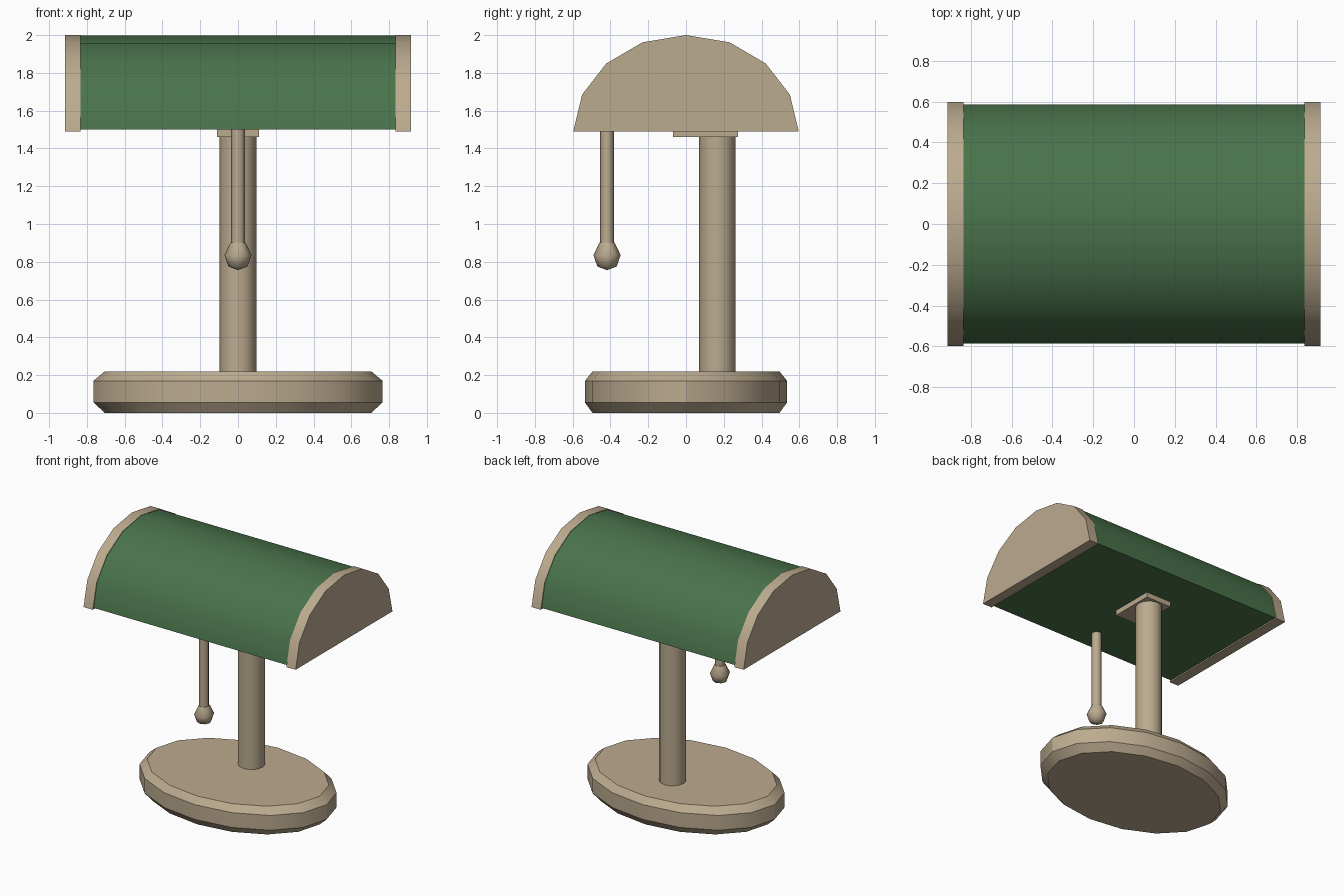
import bpy, bmesh, math

if "Cube" in bpy.data.objects:
    bpy.data.objects.remove(bpy.data.objects["Cube"])


def material(name, rgb):
    m = bpy.data.materials.new(name)
    m.diffuse_color = (*rgb, 1)
    m.use_nodes = True
    m.node_tree.nodes["Principled BSDF"].inputs["Base Color"].default_value = m.diffuse_color
    return m


brass = material("aged_brass", (0.50, 0.405, 0.275))
green = material("green_glass", (0.068, 0.172, 0.070))


def finish(name, bm, mat, smooth=None):
    bmesh.ops.recalc_face_normals(bm, faces=bm.faces)
    me = bpy.data.meshes.new(name)
    bm.to_mesh(me)
    bm.free()
    me.materials.append(mat)
    ob = bpy.data.objects.new(name, me)
    bpy.context.collection.objects.link(ob)
    if smooth:
        bpy.ops.object.select_all(action='DESELECT')
        ob.select_set(True)
        bpy.context.view_layer.objects.active = ob
        bpy.ops.object.shade_smooth_by_angle(angle=math.radians(smooth))
    return ob


def lathe(name, rings, sides, y, mat, smooth=None):
    """Stack of (rx, ry, z) elliptical rings, closed at both ends."""
    bm = bmesh.new()
    loops = [[bm.verts.new((rx * math.cos(i * math.tau / sides),
                            y + ry * math.sin(i * math.tau / sides), z))
              for i in range(sides)] for rx, ry, z in rings]
    for a, b in zip(loops, loops[1:]):
        for i in range(sides):
            j = (i + 1) % sides
            bm.faces.new((a[i], a[j], b[j], b[i]))
    bm.faces.new(loops[0])
    bm.faces.new(loops[-1])
    return finish(name, bm, mat, smooth)


def extrude_x(name, half, x0, x1, mat):
    """Half profile (y, z) mirrored in y and extruded along x."""
    pts = half + [(-y, z) for y, z in reversed(half) if y > 0]
    bm = bmesh.new()
    a = [bm.verts.new((x0, y, z)) for y, z in pts]
    b = [bm.verts.new((x1, y, z)) for y, z in pts]
    bm.faces.new(a)
    bm.faces.new(b)
    for i in range(len(pts)):
        j = (i + 1) % len(pts)
        bm.faces.new((a[i], a[j], b[j], b[i]))
    return finish(name, bm, mat, 40)


# Oval chamfered base
lathe("base", [(0.705, 0.495, 0), (0.765, 0.535, 0.055),
               (0.765, 0.535, 0.17), (0.705, 0.495, 0.22)], 16, 0, brass, 30)

# Post and mounting plate under the shade
lathe("post", [(0.097, 0.097, 0.2), (0.097, 0.097, 1.48)], 12, 0.166, brass, 40)
bm = bmesh.new()
bmesh.ops.create_cube(bm, size=1)
for v in bm.verts:
    v.co = (v.co.x * 0.22, 0.103 + v.co.y * 0.345, 1.485 + v.co.z * 0.05)
finish("mounting_plate", bm, brass)

# Half-round shade with end caps
extrude_x("shade", [(0.585, 1.5), (0.545, 1.685), (0.415, 1.848),
                    (0.228, 1.957), (0, 1.997)], -0.84, 0.84, green)
cap = [(0.597, 1.49), (0.55, 1.685), (0.422, 1.85), (0.23, 1.962), (0, 2.0)]
for side, x0, x1 in (("left", -0.915, -0.835), ("right", 0.835, 0.915)):
    extrude_x(side + "_end_cap", cap, x0, x1, brass)

# Pull cord and its knob
lathe("pull_cord", [(0.036, 0.036, 0.89), (0.036, 0.036, 1.52)], 8, -0.418, brass, 50)
lathe("pull_knob", [(0.04, 0.04, 0.902), (0.072, 0.072, 0.835),
                    (0.051, 0.051, 0.775), (0.004, 0.004, 0.757)], 8, -0.418, brass, 50)
